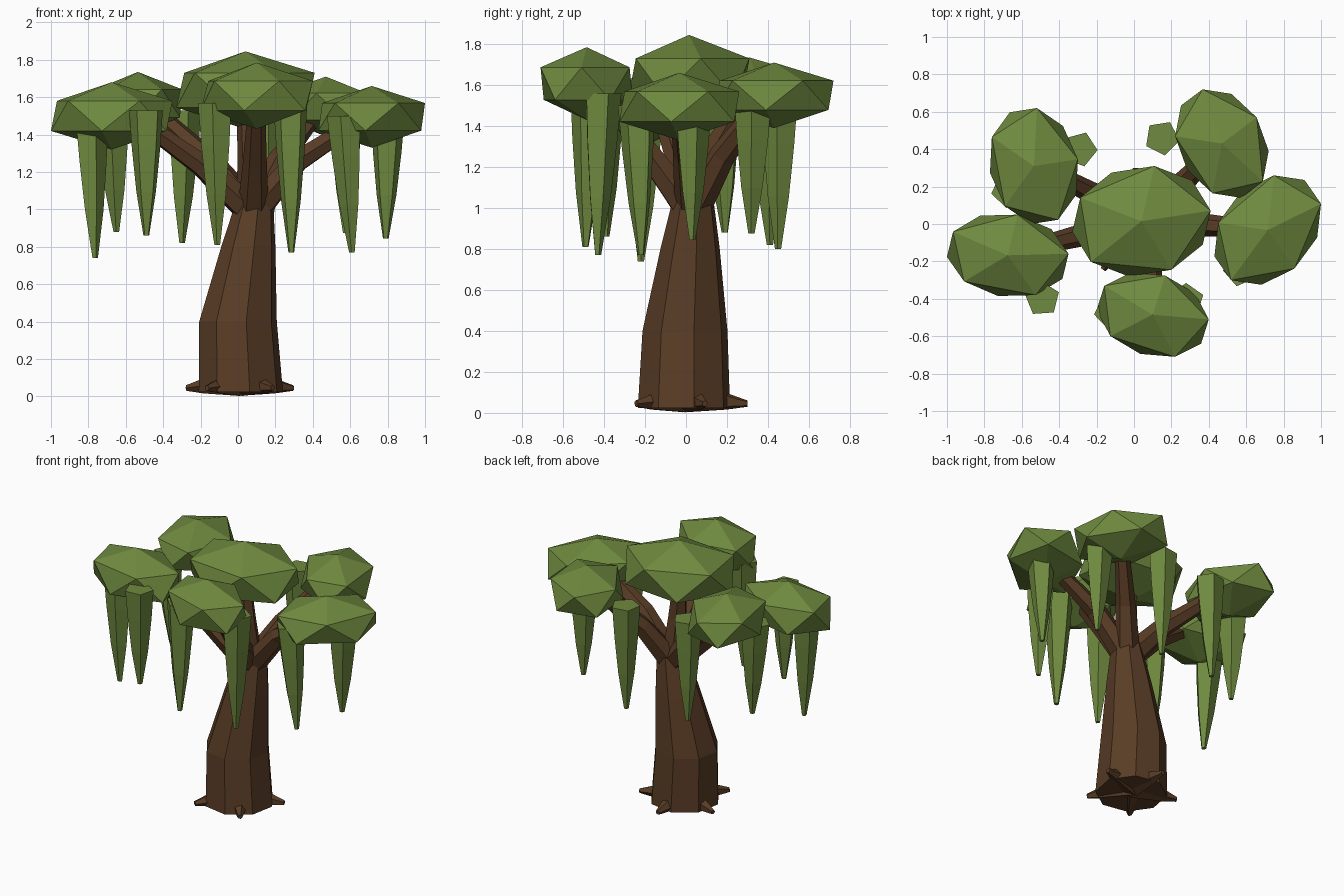
import bpy, bmesh
from math import cos, sin, radians, pi
from mathutils import Vector, Matrix

if "Cube" in bpy.data.objects:
    bpy.data.objects.remove(bpy.data.objects["Cube"])


def material(name, color):
    m = bpy.data.materials.new(name)
    m.diffuse_color = (*color, 1)
    m.use_nodes = True
    m.node_tree.nodes["Principled BSDF"].inputs["Base Color"].default_value = m.diffuse_color
    return m


BARK = material("bark", (0.10, 0.046, 0.019))
LEAF = material("leaf_green", (0.16, 0.255, 0.05))


def finish(bm, name, mat):
    bmesh.ops.recalc_face_normals(bm, faces=bm.faces)
    me = bpy.data.meshes.new(name)
    bm.to_mesh(me)
    bm.free()
    me.materials.append(mat)
    ob = bpy.data.objects.new(name, me)
    bpy.context.collection.objects.link(ob)
    return ob


def tube(name, path, sides, mat, level=True, phase=0.0):
    """Faceted tapering tube through (x, y, z, radius) stations."""
    bm = bmesh.new()
    axis = Vector(path[-1][:3]) - Vector(path[0][:3])
    rot = Matrix.Identity(3) if level else axis.to_track_quat('Z', 'Y').to_matrix()
    rings = []
    for x, y, z, r in path:
        ring = []
        for i in range(sides):
            a = radians(phase) + 2 * pi * i / sides
            ring.append(bm.verts.new(Vector((x, y, z)) + rot @ Vector((r * cos(a), r * sin(a), 0))))
        rings.append(ring)
    for lo, hi in zip(rings, rings[1:]):
        for i in range(sides):
            j = (i + 1) % sides
            bm.faces.new((lo[i], lo[j], hi[j], hi[i]))
    bm.faces.new(rings[0])
    bm.faces.new(rings[-1])
    return finish(bm, name, mat)


def clump(name, x, y, z, phase, lean, stretch):
    """Squashed icosahedron, stretched along 'lean', fitted to x/y/z ranges."""
    pts = [Vector((0, 0, 1)), Vector((0, 0, -1))]
    for i in range(10):
        a = radians(phase + 36 * i)
        pts.append(Vector((cos(a), sin(a), 0.447 if i % 2 == 0 else -0.447)))
    turn = Matrix.Rotation(radians(lean), 3, 'Z')
    squash = turn @ Matrix.Diagonal((stretch, 1, 1)) @ turn.transposed()
    pts = [squash @ p for p in pts]
    for k, (lo, hi) in enumerate((x, y, z)):
        a, b = min(p[k] for p in pts), max(p[k] for p in pts)
        for p in pts:
            p[k] = lo + (p[k] - a) * (hi - lo) / (b - a)
    bm = bmesh.new()
    for p in pts:
        bm.verts.new(p)
    bmesh.ops.convex_hull(bm, input=bm.verts)
    return finish(bm, name, LEAF)


# Trunk: leaning, tapering, eight-sided
tube("trunk", [(0.015, -0.01, 0.025, 0.23), (0.0, -0.005, 0.40, 0.212),
               (0.055, 0.02, 0.80, 0.148), (0.09, 0.035, 1.05, 0.10)], 8, BARK, phase=12)

# Roots: five short spikes radiating from the base
for i in range(5):
    a = radians(18 + 72 * i)
    c, s = cos(a), sin(a)
    tube(f"root_{i + 1}", [(0.01, 0, 0.06, 0.06), (0.01 + 0.2 * c, 0.2 * s, 0.056, 0.042),
                           (0.01 + 0.3 * c, 0.3 * s, 0.045, 0.016)], 5, BARK, level=False)

# Branches: from the trunk head up into each leaf clump
branches = {
    "centre": ((0.06, 0.01, 1.3), (0.04, 0.01, 1.58)),
    "front": ((0.09, -0.17, 1.25), (0.1, -0.42, 1.58)),
    "left": ((-0.2, -0.04, 1.24), (-0.56, -0.13, 1.5)),
    "right": ((0.32, 0.0, 1.26), (0.66, -0.03, 1.48)),
    "back_left": ((-0.14, 0.12, 1.25), (-0.46, 0.29, 1.54)),
    "back_right": ((0.22, 0.18, 1.26), (0.42, 0.38, 1.52)),
}
for name, (mid, end) in branches.items():
    tube(f"branch_{name}", [(0.08, 0.03, 0.98, 0.085), (*mid, 0.064), (*end, 0.045)],
         6, BARK, level=False)

# Leaf clumps: x range, y range, z range, facet phase, lean, stretch
clump("leaves_centre", (-0.33, 0.41), (-0.28, 0.31), (1.43, 1.845), 9, 10, 1.2)
clump("leaves_front", (-0.20, 0.40), (-0.71, -0.26), (1.43, 1.785), 0, -25, 1.3)
clump("leaves_left", (-1.0, -0.35), (-0.385, 0.05), (1.32, 1.68), 6, -10, 1.4)
clump("leaves_right", (0.43, 1.0), (-0.325, 0.26), (1.33, 1.66), 20, 48, 1.35)
clump("leaves_back_left", (-0.77, -0.30), (0.0, 0.62), (1.40, 1.735), 10, 105, 1.3)
clump("leaves_back_right", (0.22, 0.72), (0.14, 0.72), (1.39, 1.71), 35, 125, 1.3)

# Hanging vines: top x, y, z and tip x, y, z
vines = [
    ((-0.79, -0.20, 1.48), (-0.765, -0.22, 0.74)),
    ((-0.67, 0.18, 1.52), (-0.65, 0.19, 0.88)),
    ((-0.49, -0.40, 1.53), (-0.49, -0.39, 0.86)),
    ((-0.29, 0.40, 1.53), (-0.30, 0.41, 0.82)),
    ((-0.12, -0.47, 1.57), (-0.11, -0.49, 0.81)),
    ((0.28, -0.41, 1.56), (0.285, -0.43, 0.77)),
    ((0.57, 0.33, 1.52), (0.575, 0.32, 0.875)),
    ((0.57, -0.24, 1.50), (0.61, -0.22, 0.77)),
    ((0.80, 0.03, 1.50), (0.79, 0.03, 0.845)),
    ((0.15, 0.46, 1.53), (0.15, 0.45, 0.80)),
]
for n, (top, tip) in enumerate(vines):
    top, tip = Vector(top), Vector(tip)
    path = [(*top.lerp(tip, t), r) for t, r in
            ((0, 0.095), (0.3, 0.08), (0.65, 0.055), (1, 0.016))]
    tube(f"vine_{n + 1}", path, 5, LEAF, phase=47 * n)
